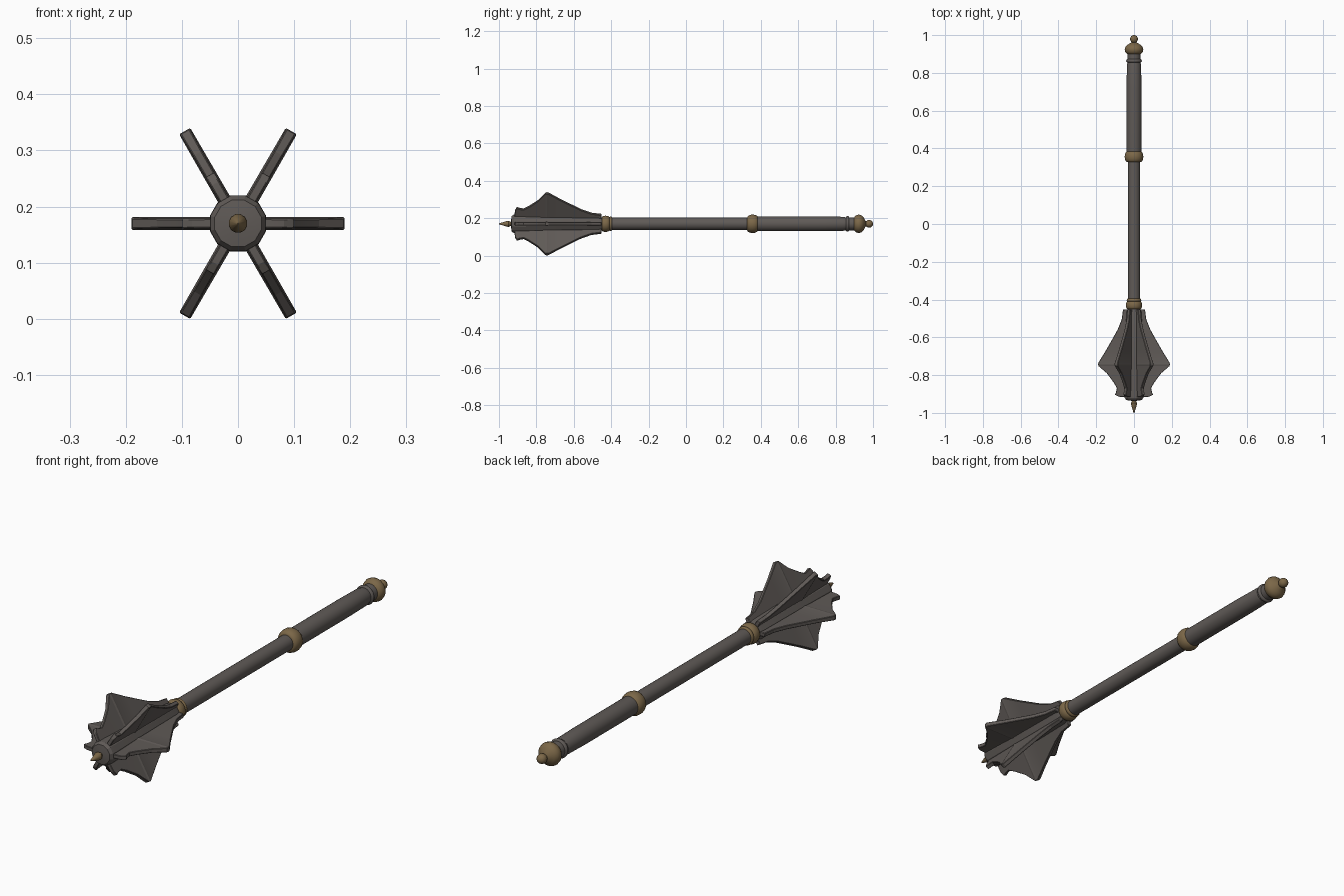
import bpy, bmesh, math

AXIS_Z = 0.17

cube = bpy.data.objects.get("Cube")
if cube:
    bpy.data.objects.remove(cube, do_unlink=True)


def material(name, rgb):
    mat = bpy.data.materials.new(name)
    mat.use_nodes = True
    mat.diffuse_color = (*rgb, 1)
    mat.node_tree.nodes["Principled BSDF"].inputs["Base Color"].default_value = (*rgb, 1)
    return mat


steel = material("dark steel", (0.115, 0.102, 0.094))
bronze = material("aged bronze", (0.20, 0.137, 0.065))


def finish(name, bm, mat, angle):
    bmesh.ops.remove_doubles(bm, verts=bm.verts, dist=0.00001)
    bmesh.ops.recalc_face_normals(bm, faces=bm.faces)
    mesh = bpy.data.meshes.new(name)
    bm.to_mesh(mesh)
    bm.free()
    mesh.materials.append(mat)
    obj = bpy.data.objects.new(name, mesh)
    bpy.context.collection.objects.link(obj)
    bpy.ops.object.select_all(action="DESELECT")
    obj.select_set(True)
    bpy.context.view_layer.objects.active = obj
    bpy.ops.object.shade_smooth_by_angle(angle=math.radians(angle))
    return obj


def skin(bm, rings):
    """Join a row of equal rings with quads and cap both ends."""
    rings = [[bm.verts.new(p) for p in ring] for ring in rings]
    for a, b in zip(rings, rings[1:]):
        for i in range(len(a)):
            j = (i + 1) % len(a)
            bm.faces.new((a[i], a[j], b[j], b[i]))
    bm.faces.new(rings[0])
    bm.faces.new(rings[-1])


def lathe(name, profile, mat, sides=20, angle=35):
    """Turn (y, radius) points around the long axis."""
    bm = bmesh.new()
    turns = [2 * math.pi * (i + 0.5) / sides for i in range(sides)]
    skin(bm, [[(r * math.cos(t), y, AXIS_Z + r * math.sin(t)) for t in turns]
              for y, r in profile])
    return finish(name, bm, mat, angle)


def bead(centre, half_length, base, radius, steps=8):
    """Profile of a rounded ring."""
    angles = [math.pi * i / steps for i in range(steps + 1)]
    return [(centre - half_length * math.cos(t), base + (radius - base) * math.sin(t))
            for t in angles]


# Shaft and grip
lathe("shaft", [(-0.46, 0.033), (0.36, 0.033)], steel)
lathe("grip", [(0.35, 0.037), (0.38, 0.040), (0.72, 0.040), (0.84, 0.038), (0.85, 0.036)], steel)
lathe("grip_neck", [(0.845, 0.035), (0.91, 0.035)], steel)
lathe("neck_ring", bead(0.864, 0.009, 0.034, 0.042), steel)

# Bronze fittings
lathe("grip_collar", bead(0.356, 0.029, 0.034, 0.050), bronze)
lathe("head_collar", bead(-0.43, 0.021, 0.033, 0.044), bronze)
lathe("head_collar_ring", bead(-0.403, 0.008, 0.033, 0.039), bronze)
lathe("pommel", [(0.897, 0.030), (0.902, 0.040), (0.912, 0.047), (0.925, 0.050),
                 (0.938, 0.046), (0.949, 0.036), (0.956, 0.022), (0.962, 0.013)], bronze)
lathe("pommel_button", bead(0.979, 0.021, 0.001, 0.021), bronze)
lathe("front_spike", [(-0.93, 0.010), (-0.938, 0.011), (-0.948, 0.017), (-0.956, 0.016),
                      (-0.998, 0.003), (-1.0, 0.001)], bronze, sides=12)

# Head core
lathe("head_core", [(-0.45, 0.036), (-0.47, 0.042), (-0.74, 0.046), (-0.90, 0.052),
                    (-0.92, 0.051), (-0.932, 0.043), (-0.936, 0.015)], steel, sides=12, angle=25)

# Flange outline: distance along the axis, outer radius, half thickness
outline = [(-0.452, 0.058, 0.009), (-0.505, 0.065, 0.009), (-0.56, 0.087, 0.009),
           (-0.61, 0.115, 0.009), (-0.67, 0.149, 0.009), (-0.735, 0.189, 0.010),
           (-0.744, 0.190, 0.012), (-0.752, 0.188, 0.010), (-0.79, 0.144, 0.009),
           (-0.84, 0.107, 0.009), (-0.868, 0.091, 0.009), (-0.89, 0.095, 0.009),
           (-0.904, 0.101, 0.009), (-0.914, 0.082, 0.009), (-0.916, 0.062, 0.009)]

for number in range(6):
    turn = number * math.pi / 3
    c, s = math.cos(turn), math.sin(turn)
    bm = bmesh.new()
    skin(bm, [[(r * c - t * s, y, AXIS_Z + r * s + t * c)
               for r, t in ((0.02, -half), (outer, -half * 0.95), (outer, half * 0.95), (0.02, half))]
              for y, outer, half in outline])
    flange = finish("flange_%d" % (number + 1), bm, steel, 12)
    bevel = flange.modifiers.new("worn_edges", "BEVEL")
    bevel.width = 0.0025
    bevel.segments = 1
    bevel.limit_method = "ANGLE"
    bevel.angle_limit = math.radians(60)
